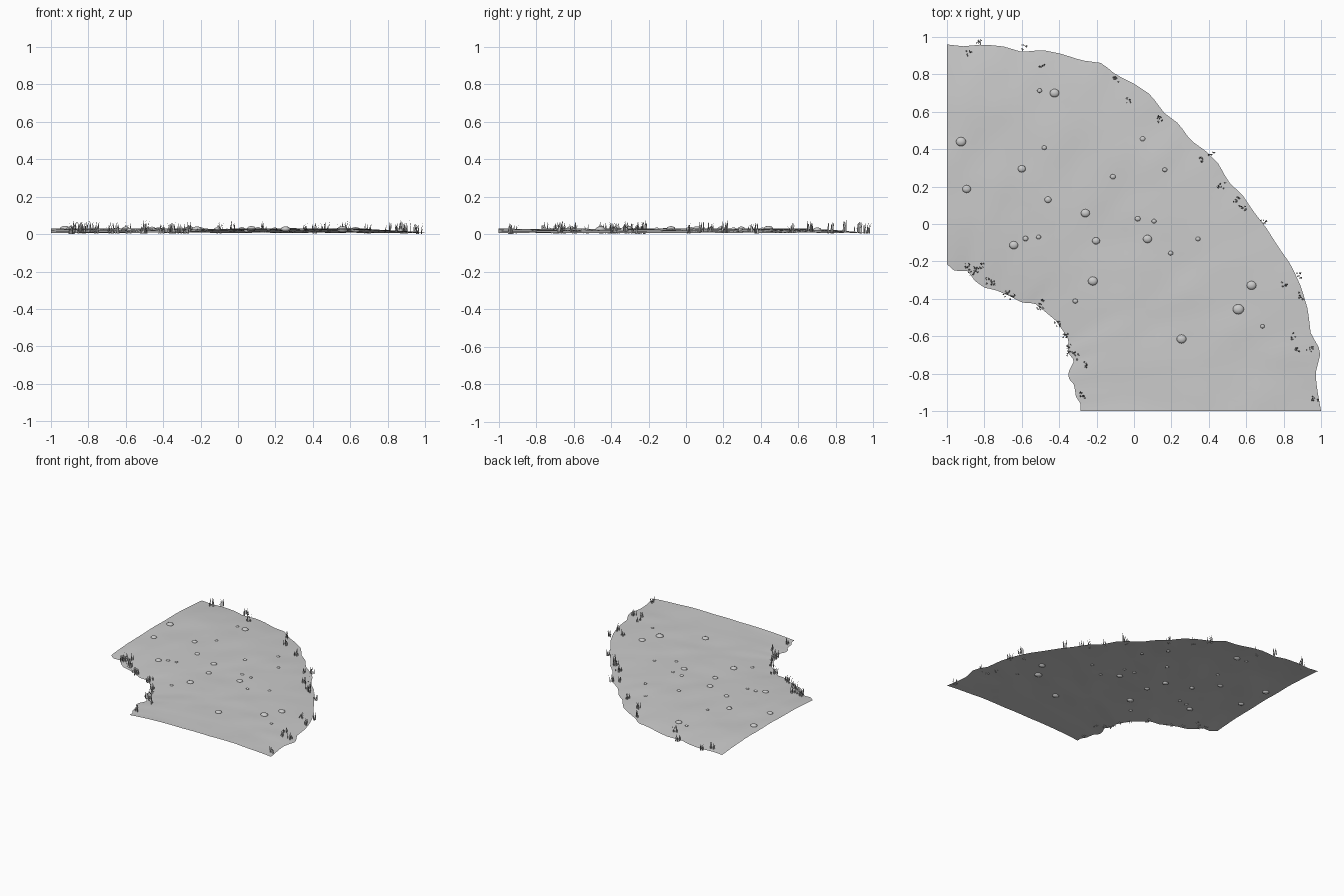
import bpy, bmesh, math, random
from mathutils import Vector, noise

if "Cube" in bpy.data.objects:
    bpy.data.objects.remove(bpy.data.objects["Cube"])

random.seed(4)


def material(name, v):
    m = bpy.data.materials.new(name)
    m.diffuse_color = (v, v, v, 1)
    m.use_nodes = True
    m.node_tree.nodes["Principled BSDF"].inputs["Base Color"].default_value = m.diffuse_color
    return m


GROUND = material("path grey", 0.6)
STONE = material("stone grey", 0.6)
GRASS = material("grass grey", 0.6)

# Ragged outer and inner borders of the curved path
OUTER = [(-1, .96), (-.91, .95), (-.81, .96), (-.70, .95), (-.60, .92), (-.49, .93), (-.39, .91),
         (-.28, .875), (-.17, .86), (-.10, .80), (0, .75), (.09, .69), (.16, .595), (.24, .535),
         (.30, .45), (.39, .385), (.45, .325), (.505, .225), (.58, .155), (.64, .065), (.70, -.01),
         (.77, -.12), (.84, -.22), (.895, -.34), (.93, -.46), (.945, -.585), (1, -.68), (.97, -.80),
         (.98, -.89), (1, -1)]
INNER = [(-1, -.215), (-.96, -.25), (-.89, -.25), (-.85, -.305), (-.80, -.34), (-.735, -.355),
         (-.665, -.385), (-.60, -.42), (-.53, -.425), (-.48, -.465), (-.42, -.515), (-.38, -.57),
         (-.35, -.62), (-.355, -.685), (-.32, -.73), (-.35, -.79), (-.35, -.825), (-.32, -.86),
         (-.31, -.925), (-.285, -.96), (-.285, -1)]


def resample(points, n):
    """n + 1 evenly spaced points along a polyline."""
    pts = [Vector(p) for p in points]
    lens = [(b - a).length for a, b in zip(pts, pts[1:])]
    out = []
    for i in range(n + 1):
        d, k = sum(lens) * i / n, 0
        while k < len(lens) - 1 and d > lens[k]:
            d -= lens[k]
            k += 1
        out.append(pts[k].lerp(pts[k + 1], min(1, d / lens[k])))
    return out


COLS, ROWS = 72, 16
outer, inner = resample(OUTER, COLS), resample(INNER, COLS)


def finish(bm, name, mat, smooth=True):
    me = bpy.data.meshes.new(name)
    bm.to_mesh(me)
    bm.free()
    me.materials.append(mat)
    for p in me.polygons:
        p.use_smooth = smooth
    ob = bpy.data.objects.new(name, me)
    bpy.context.collection.objects.link(ob)
    return ob


# Path: thin cambered sheet between the two borders
bm = bmesh.new()
grid = []
for a, b in zip(inner, outer):
    row = []
    for j in range(ROWS + 1):
        t = j / ROWS
        p = a.lerp(b, t)
        camber = 1 - abs(2 * t - 1) ** 3
        z = .004 + .021 * camber + .005 * camber * noise.noise((p.x * 4, p.y * 4, 0))
        z += .003 * (1 + noise.noise((p.x * 7, p.y * 7, 3)))
        row.append(bm.verts.new((p.x, p.y, max(0, z))))
    grid.append(row)
for r, s in zip(grid, grid[1:]):
    for j in range(ROWS):
        bm.faces.new((r[j], r[j + 1], s[j + 1], s[j]))
bmesh.ops.recalc_face_normals(bm, faces=bm.faces)
bm.faces.ensure_lookup_table()
if bm.faces[0].normal.z < 0:
    bmesh.ops.reverse_faces(bm, faces=bm.faces)
surface = [v.co.copy() for v in bm.verts]
finish(bm, "path", GROUND)


def ground(x, y):
    return min(surface, key=lambda c: (c.x - x) ** 2 + (c.y - y) ** 2).z


# Stones: x, y, radius
STONES = [(-.925, .44, .027), (-.895, .187, .023), (-.505, .713, .013), (-.425, .70, .025),
          (-.48, .408, .013), (-.60, .295, .021), (-.46, .13, .019), (-.26, .058, .024),
          (-.113, .253, .015), (.046, .455, .015), (.165, .29, .013), (.02, .028, .015),
          (.107, .015, .013), (.072, -.08, .024), (.196, -.156, .013), (.342, -.08, .013),
          (-.203, -.09, .021), (-.51, -.07, .013), (-.58, -.078, .015), (-.643, -.113, .024),
          (-.22, -.305, .026), (-.314, -.412, .014), (.254, -.615, .026), (.558, -.456, .030),
          (.628, -.328, .026), (.687, -.547, .012)]
bm = bmesh.new()
for x, y, r in STONES:
    new = bmesh.ops.create_uvsphere(bm, u_segments=12, v_segments=8, radius=r)["verts"]
    z = ground(x, y)
    for v in new:
        v.co = (v.co.x + x, v.co.y * .9 + y, max(0, v.co.z * .55 + z))
finish(bm, "stones", STONE)

# Grass tufts along both borders
TUFTS = [(-.88, .91), (-.83, .975), (-.585, .94), (-.495, .85), (-.10, .77), (-.03, .665), (.135, .56),
         (.36, .342), (.41, .37), (.468, .203), (.548, .13), (.585, .08), (.692, .005), (.885, -.278),
         (.80, -.32), (.89, -.385), (.848, -.60), (.87, -.668), (.938, -.672), (.965, -.93),
         (-.89, -.23), (-.87, -.262), (-.82, -.225), (-.85, -.245), (-.775, -.30), (-.755, -.315),
         (-.68, -.37), (-.65, -.39), (-.505, -.445), (-.495, -.425), (-.41, -.535), (-.367, -.60),
         (-.35, -.652), (-.345, -.695), (-.307, -.705), (-.26, -.752), (-.28, -.915)]
bm = bmesh.new()
for x, y in TUFTS:
    base = ground(x, y) - .004
    for k in range(7):
        a = random.uniform(0, math.tau)
        root = Vector((x + random.uniform(-.016, .016), y + random.uniform(-.016, .016), max(0, base)))
        out = Vector((math.cos(a), math.sin(a), 0))
        side = Vector((-out.y, out.x, 0)) * .004
        h, lean = random.uniform(.03, .068), random.uniform(.004, .016)
        mid = root + out * lean * .35 + Vector((0, 0, h * .55))
        tip = root + out * lean + Vector((0, 0, h))
        v = [bm.verts.new(c) for c in (root - side, root + side, mid + side * .8, mid - side * .8, tip)]
        bm.faces.new(v[:4])
        bm.faces.new((v[3], v[2], v[4]))
finish(bm, "grass_tufts", GRASS, False)
